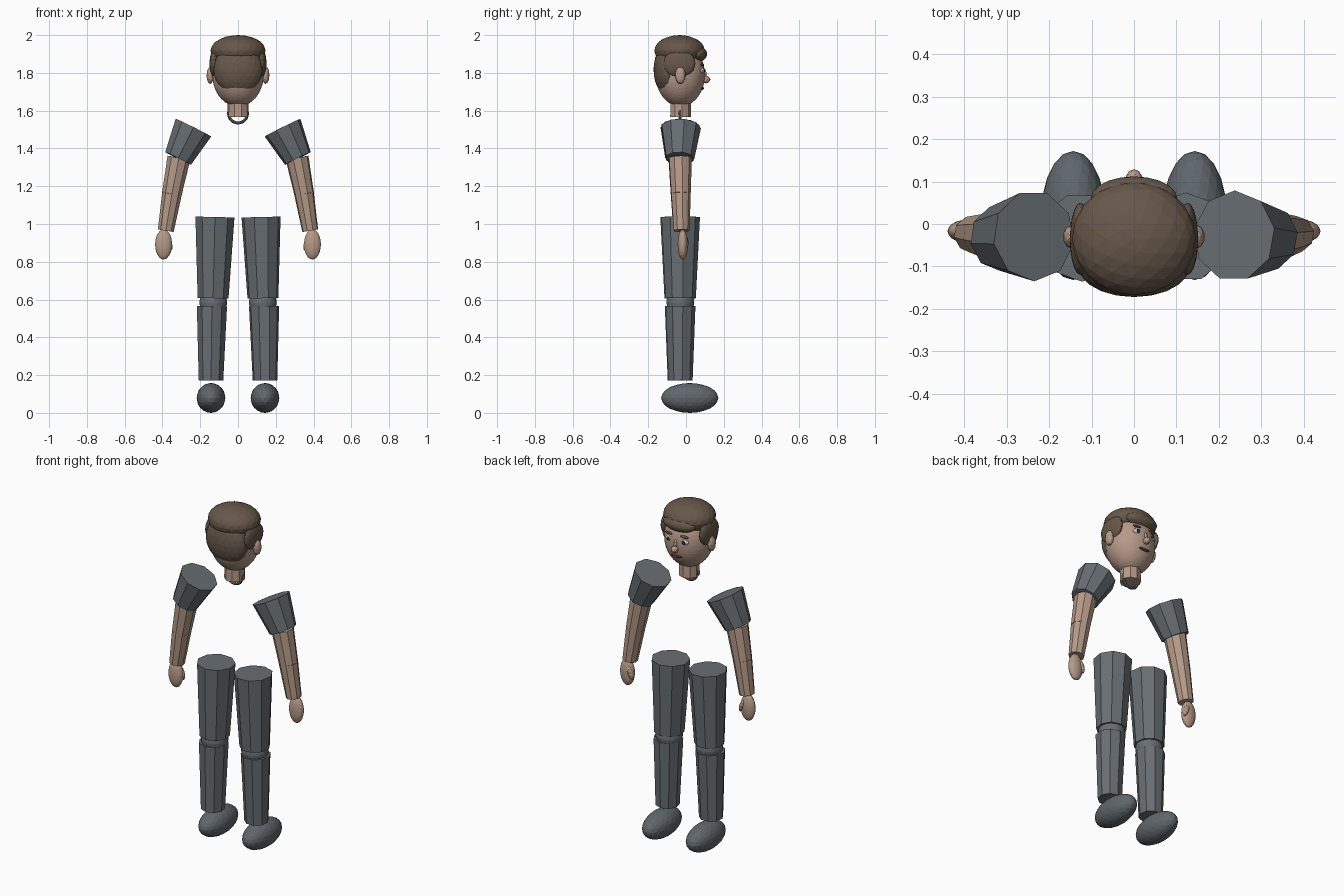
import bpy, math
from mathutils import Vector

if "Cube" in bpy.data.objects:
    bpy.data.objects.remove(bpy.data.objects["Cube"])


def material(name, rgb):
    m = bpy.data.materials.new(name)
    m.diffuse_color = (*rgb, 1)
    m.use_nodes = True
    m.node_tree.nodes["Principled BSDF"].inputs["Base Color"].default_value = m.diffuse_color
    return m


GREY = material("slate_cloth", (0.135, 0.155, 0.17))
SHOE = material("shoe_grey", (0.115, 0.135, 0.15))
SKIN = material("skin", (0.47, 0.325, 0.25))
HAIR = material("brown_hair", (0.135, 0.095, 0.068))
WHITE = material("eye_white", (0.7, 0.7, 0.68))
DARK = material("dark_iris", (0.03, 0.025, 0.02))
LIP = material("lip", (0.12, 0.05, 0.04))


def finish(name, mat):
    ob = bpy.context.object
    ob.name = name
    ob.data.materials.append(mat)
    return ob


def ball(name, mat, loc, size, sub=3, rot=(0, 0, 0)):
    bpy.ops.mesh.primitive_ico_sphere_add(subdivisions=sub, radius=1, location=loc, rotation=rot)
    ob = finish(name, mat)
    ob.scale = size
    return ob


def limb(name, mat, a, b, r1, r2, sides=9):
    """Tapered prism from point a (radius r1) down to point b (radius r2)."""
    a, b = Vector(a), Vector(b)
    d = b - a
    turn = 0 if d.x >= 0 else math.pi
    tilt = math.acos(d.z / d.length)
    bpy.ops.mesh.primitive_cone_add(vertices=sides, radius1=r1, radius2=r2, depth=d.length,
                                    location=(a + b) / 2, rotation=(0, tilt, turn))
    ob = finish(name, mat)
    # shear out the small forward drift so both ends meet their points
    ob.rotation_mode = 'QUATERNION'
    flat = Vector((d.x, 0, d.z))
    ob.rotation_quaternion = flat.rotation_difference(d) @ ob.rotation_euler.to_quaternion()
    return ob


for s, side in ((-1, "left"), (1, "right")):
    # Legs
    limb(side + "_thigh", GREY, (s * .122, -.031, 1.037), (s * .132, -.031, .607), .105, .083)
    ball(side + "_knee", GREY, (s * .131, -.03, .585), (.074, .074, .074))
    limb(side + "_shin", GREY, (s * .138, -.031, .565), (s * .143, -.031, .172), .081, .066)
    ball(side + "_shoe", SHOE, (s * .143, .02, .079), (.076, .152, .079))
    # Arms
    limb(side + "_sleeve", GREY, (s * .236, -.028, 1.51), (s * .317, -.033, 1.347), .107, .077)
    limb(side + "_upper_forearm", SKIN, (s * .313, -.031, 1.35), (s * .35, -.028, 1.16), .062, .053)
    limb(side + "_lower_forearm", SKIN, (s * .35, -.028, 1.16), (s * .382, -.024, .965), .053, .043)
    ball(side + "_hand", SKIN, (s * .394, -.017, .892), (.045, .027, .08), 3)
    ball(side + "_thumb", SKIN, (s * .366, -.004, .9), (.016, .018, .042), 2, (0, s * .35, 0))
    # Ear and side hair
    ball(side + "_ear", SKIN, (s * .147, -.03, 1.787), (.02, .028, .046), 2)
    ball(side + "_side_hair", HAIR, (s * .126, -.035, 1.85), (.025, .085, .072))
    # Eye and brow
    ball(side + "_eye", WHITE, (s * .05, .083, 1.812), (.025, .014, .016), 2)
    ball(side + "_iris", DARK, (s * .05, .095, 1.812), (.011, .006, .011), 2)
    ball(side + "_brow", HAIR, (s * .05, .086, 1.843), (.028, .01, .007), 2)

# Neck and collar ring
limb("neck", SKIN, (0, -.03, 1.68), (0, -.03, 1.567), .055, .057)
bpy.ops.mesh.primitive_torus_add(major_radius=.05, minor_radius=.008, major_segments=24,
                                 minor_segments=8, location=(0, -.032, 1.585),
                                 rotation=(math.pi / 2, 0, 0))
finish("collar", GREY)

# Head and face
ball("head", SKIN, (0, -.03, 1.79), (.136, .13, .168), 4)
ball("nose", SKIN, (0, .105, 1.765), (.02, .024, .02), 2)
ball("nose_bridge", SKIN, (0, .092, 1.79), (.012, .018, .034), 2)
ball("mouth", LIP, (0, .086, 1.718), (.036, .01, .008), 2)

# Hair
ball("hair_cap", HAIR, (0, -.034, 1.918), (.146, .134, .082), 3)
ball("back_hair", HAIR, (0, -.1, 1.817), (.131, .072, .132), 3)
ball("fringe", HAIR, (0, .06, 1.9), (.102, .052, .042), 3)
